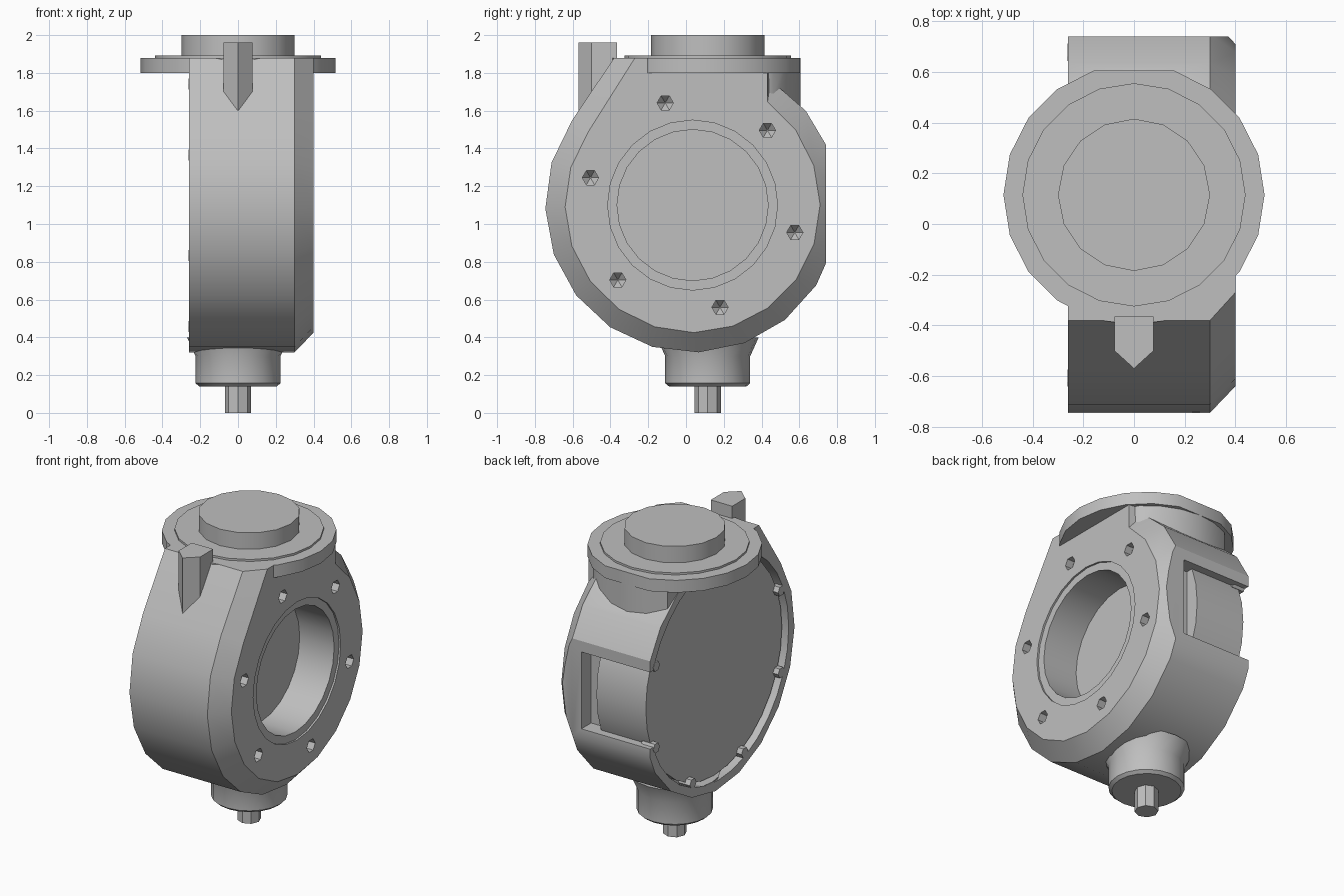
import bpy
import bmesh
from math import cos, sin, pi, radians

if "Cube" in bpy.data.objects:
    bpy.data.objects.remove(bpy.data.objects["Cube"], do_unlink=True)

GREY = (0.52, 0.52, 0.52, 1)
metal = bpy.data.materials.new("plain grey metal")
metal.use_nodes = True
metal.diffuse_color = GREY
metal.node_tree.nodes["Principled BSDF"].inputs["Base Color"].default_value = GREY

CY, CZ = 0.035, 1.10     # axis of the round housing
TY = 0.115               # axis of the top and bottom fittings


def loft(name, rings):
    """Skin equal-length rings of points and cap both ends."""
    bm = bmesh.new()
    loops = [[bm.verts.new(p) for p in ring] for ring in rings]
    for a, b in zip(loops, loops[1:]):
        for i in range(len(a)):
            j = (i + 1) % len(a)
            bm.faces.new((a[i], a[j], b[j], b[i]))
    bm.faces.new(loops[0])
    bm.faces.new(loops[-1])
    bmesh.ops.recalc_face_normals(bm, faces=bm.faces)
    mesh = bpy.data.meshes.new(name)
    bm.to_mesh(mesh)
    bm.free()
    mesh.materials.append(metal)
    ob = bpy.data.objects.new(name, mesh)
    bpy.context.collection.objects.link(ob)
    return ob


def turn_x(name, steps, sides, y=CY, z=CZ):
    """Turned shape about an x axis; steps are (x, radius)."""
    ang = [2 * pi * i / sides for i in range(sides)]
    return loft(name, [[(x, y + r * cos(a), z + r * sin(a)) for a in ang] for x, r in steps])


def turn_z(name, steps, sides, x_lim=(-1, 1), y_max=1):
    """Turned shape about the vertical axis, optionally trimmed flat."""
    ang = [2 * pi * i / sides for i in range(sides)]
    return loft(name, [[(min(max(r * cos(a), x_lim[0]), x_lim[1]),
                         min(TY + r * sin(a), y_max), z) for a in ang] for z, r in steps])


def box(name, lo, hi):
    corners = [(lo[0], lo[1]), (hi[0], lo[1]), (hi[0], hi[1]), (lo[0], hi[1])]
    return loft(name, [[(x, y, z) for x, y in corners] for z in (lo[2], hi[2])])


def combine(target, tool, operation):
    mod = target.modifiers.new("combine", "BOOLEAN")
    mod.operation = operation
    mod.solver = "EXACT"
    mod.object = tool
    bpy.context.view_layer.objects.active = target
    bpy.ops.object.modifier_apply(modifier=mod.name)
    bpy.data.objects.remove(tool, do_unlink=True)


def outline(x, r, end, back, front):
    """Housing outline: a long arc running up to a flat top."""
    n = 15
    arc = [radians(145 + (end - 145) * i / n) for i in range(n + 1)]
    pts = [(x, CY + r * cos(a), CZ + r * sin(a)) for a in arc]
    return pts + [(x, back, 1.88), (x, front, 1.88)]


# Housing with one chamfered side, and the neck under the top flange
housing = loft("housing", [
    outline(-0.26, 0.78, 418, 0.445, -0.38),
    outline(0.30, 0.78, 418, 0.445, -0.38),
    outline(0.40, 0.675, 414, 0.43, -0.27)])
combine(housing, turn_z("neck", [(1.6, 0.49), (1.88, 0.49)], 24, (-0.258, 0.398)), "UNION")

# Flat back, cover recess, back pocket, main bore and its shallow lip
combine(housing, box("back_trim", (-1, 0.74, 0), (1, 1.2, 2.2)), "DIFFERENCE")
combine(housing, turn_x("recess_cut", [(-0.5, 0.72), (-0.18, 0.72)], 32), "DIFFERENCE")
combine(housing, box("pocket_cut", (-0.5, 0.64, 0.85), (0.235, 1, 1.35)), "DIFFERENCE")
combine(housing, turn_x("lip_cut", [(0.388, 0.45), (0.6, 0.45)], 24), "DIFFERENCE")
combine(housing, turn_x("bore_cut", [(0.14, 0.40), (0.6, 0.40)], 24), "DIFFERENCE")

# Six drilled bolt holes
for i in range(6):
    a = radians(45 + 60 * i)
    y, z = CY + 0.56 * cos(a), CZ + 0.56 * sin(a)
    drill = turn_x("drill", [(0.31, 0.004), (0.35, 0.043), (0.6, 0.043)], 6, y, z)
    combine(housing, drill, "DIFFERENCE")

# Cover drum seen in the recess and through the back pocket
drum = turn_x("cover_drum", [(-0.225, 0.70), (0.13, 0.70)], 32)
combine(drum, box("drum_trim", (-1, 0.735, 0), (1, 1.2, 2.2)), "DIFFERENCE")

# Retaining clips around the cover
for i in range(8):
    a = radians(22.5 + 45 * i)
    y, z = CY + 0.695 * cos(a), CZ + 0.695 * sin(a)
    turn_x("cover_clip_%d" % (i + 1), [(-0.262, 0.034), (-0.17, 0.034)], 6, y, z)

# Top flange, gasket and cap
turn_z("top_flange", [(1.80, 0.515), (1.88, 0.515)], 20, y_max=0.605)
turn_z("gasket", [(1.87, 0.44), (1.893, 0.44)], 20)
turn_z("top_cap", [(1.87, 0.30), (2.0, 0.30)], 16)

# Bottom collar and drive stem
turn_z("bottom_collar", [(0.14, 0.205), (0.157, 0.225), (0.30, 0.225), (0.40, 0.27)], 20)
turn_z("drive_stem", [(0, 0.07), (0.2, 0.07)], 8)

# Pointed front lug
lug = [(-0.077, -0.365), (-0.077, -0.5), (0, -0.57), (0.077, -0.5), (0.077, -0.365)]
loft("front_lug", [[(x, y, z) for x, y in lug] for z in (1.58, 1.96)])

# Smooth shading with crisp edges
bpy.ops.object.select_all(action="DESELECT")
for ob in bpy.context.scene.objects:
    if ob.type == "MESH":
        ob.select_set(True)
        bpy.context.view_layer.objects.active = ob
bpy.ops.object.shade_smooth_by_angle(angle=radians(30))
